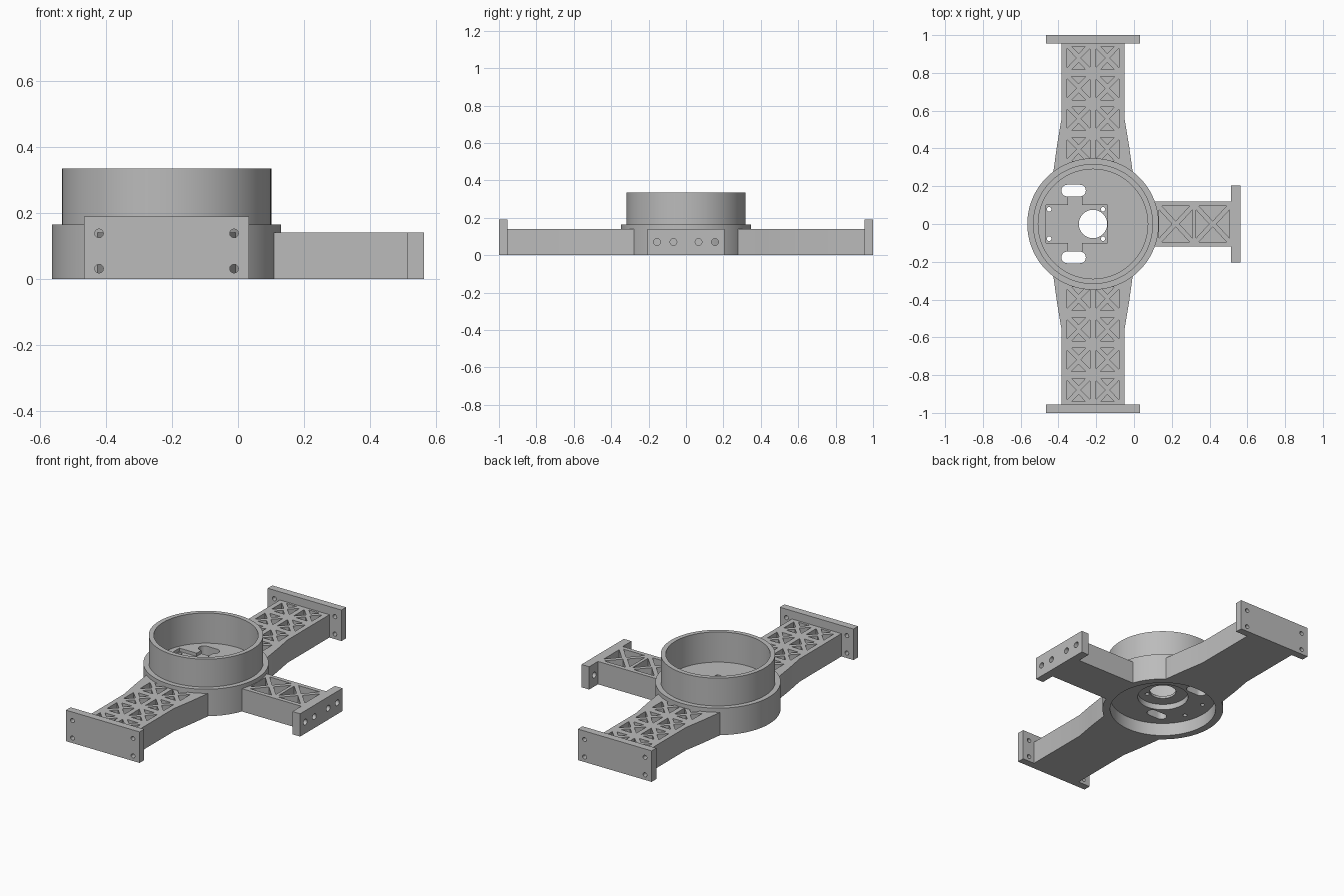
import bpy
import bmesh
from math import cos, sin, pi, radians
from mathutils import Matrix

if "Cube" in bpy.data.objects:
    bpy.data.objects.remove(bpy.data.objects["Cube"], do_unlink=True)

grey = bpy.data.materials.new("matte_grey")
grey.use_nodes = True
grey.diffuse_color = (0.5, 0.5, 0.5, 1)
grey.node_tree.nodes["Principled BSDF"].inputs["Base Color"].default_value = (0.5, 0.5, 0.5, 1)

HUB = Matrix.Translation((-0.217, 0, 0))
ALONG_Y = Matrix.Rotation(pi / 2, 4, "X")  # turns a prism's (x, y, z) into (x, -z, y)


def circle(r, cx=0, cy=0, n=24):
    return [(cx + r * cos(2 * pi * i / n), cy + r * sin(2 * pi * i / n)) for i in range(n)]


def rect(x0, x1, y0, y1):
    return [(x0, y0), (x1, y0), (x1, y1), (x0, y1)]


def slot(cx, cy, half, r, n=10):
    right = [(cx + half + r * sin(pi * i / n), cy - r * cos(pi * i / n)) for i in range(n + 1)]
    return right + [(2 * cx - x, 2 * cy - y) for x, y in right]


def prism(bm, pts, z0, z1, turn=Matrix()):
    low = [bm.verts.new(turn @ Matrix.Translation((x, y, z0)).translation) for x, y in pts]
    high = [bm.verts.new(turn @ Matrix.Translation((x, y, z1)).translation) for x, y in pts]
    bm.faces.new(low[::-1])
    bm.faces.new(high)
    for i in range(len(pts)):
        j = (i + 1) % len(pts)
        bm.faces.new((low[i], low[j], high[j], high[i]))


def finish(name, bm, matrix):
    bmesh.ops.recalc_face_normals(bm, faces=bm.faces)
    mesh = bpy.data.meshes.new(name)
    bm.to_mesh(mesh)
    bm.free()
    mesh.transform(matrix)
    mesh.materials.append(grey)
    obj = bpy.data.objects.new(name, mesh)
    bpy.context.collection.objects.link(obj)
    return obj


def select(obj):
    bpy.ops.object.select_all(action="DESELECT")
    obj.select_set(True)
    bpy.context.view_layer.objects.active = obj


def combine(obj, shapes, matrix, operation="DIFFERENCE"):
    """Cut or add a list of separate prisms, then drop the helper."""
    bm = bmesh.new()
    for shape in shapes:
        prism(bm, *shape)
    helper = finish("helper", bm, matrix)
    helper.hide_render = True
    mod = obj.modifiers.new("combine", "BOOLEAN")
    mod.operation = operation
    mod.solver = "EXACT"
    mod.object = helper
    select(obj)
    bpy.ops.object.modifier_apply(modifier=mod.name)
    bpy.data.objects.remove(helper, do_unlink=True)


def smooth(obj):
    select(obj)
    bpy.ops.object.shade_smooth_by_angle(angle=radians(25))


def truss_cell(cx, cy, w, h, side, end):
    """Four triangular pockets left between two crossing ribs."""
    tris = []
    for s in (-1, 1):
        tris.append([(cx + s * w, cy - h + side), (cx + s * w, cy + h - side), (cx + s * side, cy)])
        tris.append([(cx - w + end, cy + s * h), (cx + w - end, cy + s * h), (cx, cy + s * end)])
    return [(t, 0.03, 0.2) for t in tris]


# Hub: turned ring with an open cup above and a stepped cavity below
profile = [(0.075, 0.115), (0.145, 0.115), (0.145, 0.08), (0.304, 0.08), (0.304, 0),
           (0.348, 0), (0.348, 0.165), (0.318, 0.165), (0.318, 0.335),
           (0.29, 0.335), (0.29, 0.15), (0.075, 0.15)]
N = 96
bm = bmesh.new()
rings = [[bm.verts.new((x, y, z)) for x, y in circle(r, n=N)] for r, z in profile]
for k, ring in enumerate(rings):
    after = rings[(k + 1) % len(rings)]
    for i in range(N):
        j = (i + 1) % N
        bm.faces.new((ring[i], ring[j], after[j], after[i]))
hub = finish("hub", bm, HUB)

# Hub floor: mounting recess, side channels, slots and screw holes
combine(hub, [(rect(-0.25, 0.076, -0.1, 0.1), 0.13, 0.2)], HUB)
combine(hub, [(rect(-0.133, -0.058, -0.18, 0.18), 0.13, 0.2)], HUB)
holes = [(slot(-0.103, s * 0.177, 0.034, 0.031), 0.05, 0.2) for s in (-1, 1)]
holes += [(circle(0.012, x, s * 0.078), 0.05, 0.2) for x in (-0.232, 0.053) for s in (-1, 1)]
combine(hub, holes, HUB)
smooth(hub)


# Arms: built pointing along +y from the hub, then turned into place
def arm(name, angle, outline, plate, plate_top, cells, screws):
    place = HUB @ Matrix.Rotation(radians(angle), 4, "Z")
    bm = bmesh.new()
    prism(bm, outline, 0, 0.14)
    body = finish(name, bm, place)
    combine(body, [(circle(0.343, n=N), -0.1, 0.3)], place)
    combine(body, cells, place)
    smooth(body)

    half, inner, outer = plate
    bm = bmesh.new()
    prism(bm, rect(-half, half, inner, outer), 0, plate_top)
    end = finish(name + "_end_plate", bm, place)
    combine(end, [(circle(r, x, z), -outer - 0.02, -inner + 0.02, ALONG_Y) for x, z, r in screws], place)
    smooth(end)


right_edge = [(0.212, 0.25), (0.208, 0.29), (0.19, 0.42), (0.168, 0.55), (0.168, 0.957)]
long_outline = right_edge + [(-x, y) for x, y in right_edge[::-1]]
long_cells = []
for column in (-0.076, 0.076):
    for row in range(4):
        long_cells += truss_cell(column, 0.879 - 0.161 * row, 0.061, 0.062, 0.012, 0.024)
long_screws = [(x, z, 0.013) for x in (-0.205, 0.205) for z in (0.031, 0.138)]
for name, angle in (("back_arm", 0), ("front_arm", 180)):
    arm(name, angle, long_outline, (0.25, 0.955, 1.0), 0.19, long_cells, long_screws)

short_cells = truss_cell(0, 0.438, 0.094, 0.088, 0.016, 0.02) + truss_cell(0, 0.634, 0.094, 0.088, 0.016, 0.02)
short_screws = [(x, 0.07, 0.018) for x in (-0.155, -0.067, 0.067, 0.155)]
arm("side_arm", -90, rect(-0.12, 0.12, 0.3, 0.732), (0.205, 0.73, 0.782), 0.14, short_cells, short_screws)
